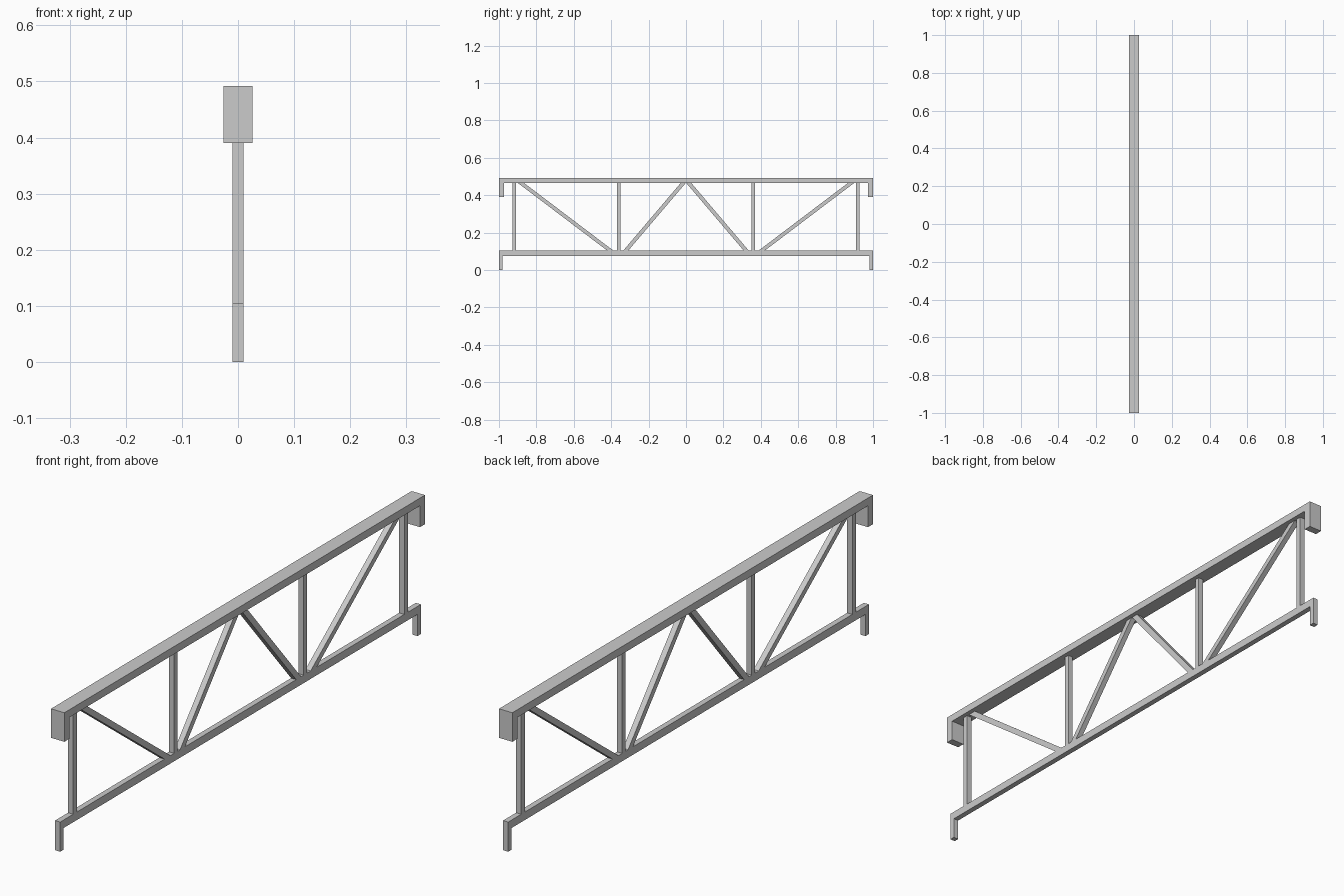
import bpy

if "Cube" in bpy.data.objects:
    bpy.data.objects.remove(bpy.data.objects["Cube"])


def extrude_profile(name, pts, half_x):
    """Solid from a (y, z) outline, extruded symmetrically along x."""
    if sum(a[0] * b[1] - b[0] * a[1] for a, b in zip(pts, pts[1:] + pts[:1])) < 0:
        pts = pts[::-1]
    n = len(pts)
    verts = [(x, y, z) for x in (half_x, -half_x) for y, z in pts]
    faces = [tuple(range(n)), tuple(range(2 * n - 1, n - 1, -1))]
    faces += [(i, i + n, (i + 1) % n + n, (i + 1) % n) for i in range(n)]
    mesh = bpy.data.meshes.new(name)
    mesh.from_pydata(verts, [], faces)
    obj = bpy.data.objects.new(name, mesh)
    bpy.context.collection.objects.link(obj)
    return obj


def rail(name, half_x, top, under, foot, leg):
    """Long beam with a short leg turned down at each end."""
    right = [(1, top), (1, foot), (1 - leg, foot), (1 - leg, under)]
    left = [(-y, z) for y, z in reversed(right)]
    return extrude_profile(name, right + left, half_x)


TOP_UNDER, LOW_TOP = 0.465, 0.104

# Top and bottom rails
rail("top_rail", 0.026, 0.492, TOP_UNDER, 0.39, 0.028)
rail("bottom_rail", 0.01, LOW_TOP, 0.076, 0.0, 0.019)

# Web bars: (name, y at top, y at bottom, half width along y)
bars = [
    ("end_post", 0.918, 0.918, 0.01),
    ("inner_post", 0.359, 0.359, 0.009),
    ("outer_brace", 0.882, 0.405, 0.0165),
    ("inner_brace", 0.015, 0.322, 0.0135),
]
for name, y_top, y_low, w in bars:
    for side, s in (("back", 1), ("front", -1)):
        extrude_profile(f"{name}_{side}", [
            (s * (y_low - w), LOW_TOP), (s * (y_low + w), LOW_TOP),
            (s * (y_top + w), TOP_UNDER), (s * (y_top - w), TOP_UNDER)], 0.01)
